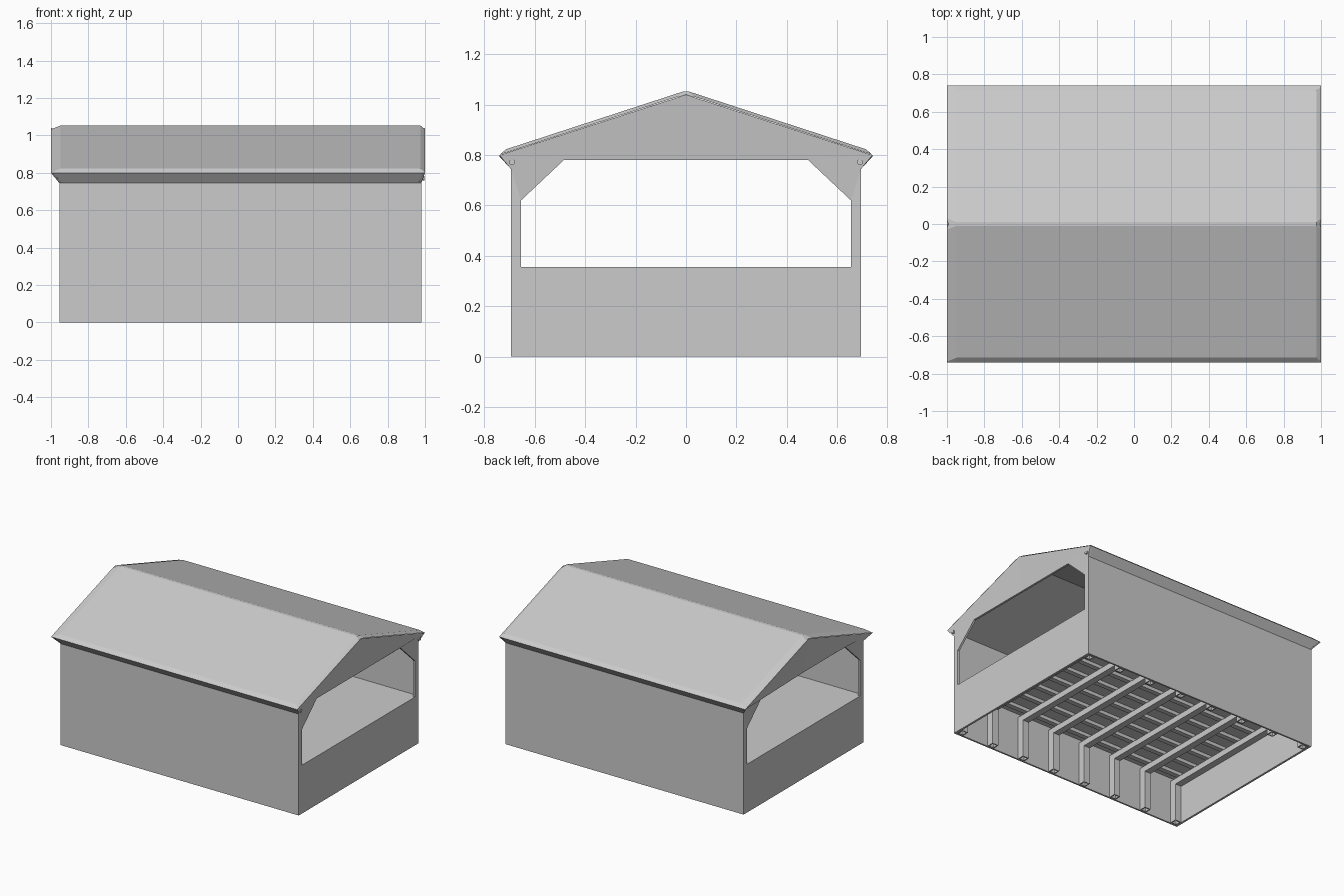
import bpy, bmesh, math
from mathutils import Matrix

if "Cube" in bpy.data.objects:
    bpy.data.objects.remove(bpy.data.objects["Cube"])

X0, X1 = -0.955, 0.98      # end wall planes
YW, EAVE = 0.695, 0.745    # side wall face and wall top
FLOOR = 0.355


def finish(name, bm):
    bmesh.ops.recalc_face_normals(bm, faces=bm.faces)
    me = bpy.data.meshes.new(name)
    bm.to_mesh(me)
    bm.free()
    ob = bpy.data.objects.new(name, me)
    bpy.context.collection.objects.link(ob)
    return ob


def box(name, lo, hi):
    bm = bmesh.new()
    size = [b - a for a, b in zip(lo, hi)]
    mid = [(a + b) / 2 for a, b in zip(lo, hi)]
    bmesh.ops.create_cube(bm, size=1, matrix=Matrix.Translation(mid) @ Matrix.Diagonal((*size, 1)))
    return finish(name, bm)


def loft(name, rings, ring_closed=True, loop=False):
    bm = bmesh.new()
    rows = [[bm.verts.new(p) for p in r] for r in rings]
    pairs = list(zip(rows, rows[1:])) + ([(rows[-1], rows[0])] if loop else [])
    n = len(rings[0])
    for a, b in pairs:
        for i in range(n if ring_closed else n - 1):
            j = (i + 1) % n
            bm.faces.new((a[i], a[j], b[j], b[i]))
    return finish(name, bm)


# Long side walls
for s, side in ((-1, "front"), (1, "back")):
    ya, yb = sorted((s * YW, s * (YW - 0.012)))
    box(side + "_wall", (X0, ya, 0), (X1, yb, 0.765))

# End walls with chamfered opening; gable leans out to the roof rim
outer = [(-YW, 0), (YW, 0), (YW, EAVE), (0.74, 0.80), (0, 1.04), (-0.74, 0.80), (-YW, EAVE)]
inner = [(-0.655, FLOOR), (0.655, FLOOR), (0.655, 0.62), (0.485, 0.78), (0, 0.78), (-0.485, 0.78), (-0.655, 0.62)]
for xw, rim, s, name in ((X0, -1.0, -1, "left_end_wall"), (X1, 1.0, 1, "right_end_wall")):
    ox = [rim if z > EAVE else xw for y, z in outer]
    t = -0.015 * s
    drop = [0.006 if z > EAVE else 0 for y, z in outer]
    loft(name, [
        [(x, y, z) for x, (y, z) in zip(ox, outer)],
        [(xw, y, z) for y, z in inner],
        [(xw + t, y, z) for y, z in inner],
        [(x + t, y, z - d) for x, d, (y, z) in zip(ox, drop, outer)],
    ], loop=True)

# Roof skin: soffit, eave tip, bevelled edge, slope and narrow ridge
half_end = [(YW, EAVE), (0.74, 0.80), (0.735, 0.803), (0.03, 1.033)]
half_mid = [(YW, EAVE), (0.74, 0.80), (0.715, 0.823), (0.01, 1.053)]


def section(half, x, xw):
    pts = half + [(-y, z) for y, z in reversed(half)]
    return [(xw if z == EAVE else x, y, z) for y, z in pts]


loft("roof", [section(half_end, -1.0, X0), section(half_mid, -0.95, -0.95),
              section(half_mid, 0.975, 0.975), section(half_end, 1.0, X1)], ring_closed=False)

# Ceiling skin
ceil = [(0.69, 0.765), (0, 1.01), (-0.69, 0.765)]
loft("ceiling", [[(x, y, z) for y, z in ceil] for x in (X0 + 0.005, X1 - 0.005)], ring_closed=False)

# Floor deck
box("floor", (X0 + 0.01, -0.685, FLOOR - 0.012), (X1 - 0.01, 0.685, FLOOR))

# Lengthwise floor joists
for i in range(9):
    y = -0.6 + 0.15 * i
    box("floor_joist", (X0 + 0.015, y - 0.018, 0.318), (X1 - 0.015, y + 0.018, FLOOR - 0.012))

# Cross beams with hollow posts at both ends
W = 0.025
for i in range(8):
    x = X0 + 0.042 + i * (X1 - X0 - 0.084) / 7
    box("cross_beam", (x - W, -0.68, 0.275), (x + W, 0.68, 0.318))
    for s in (-1, 1):
        def ring(w, z):
            return [(x + a * w, s * 0.655 + b * w, z) for a, b in ((-1, -1), (1, -1), (1, 1), (-1, 1))]
        loft("floor_post", [ring(W, 0.28), ring(W, 0), ring(W - 0.007, 0), ring(W - 0.007, 0.28)], loop=True)

# Round pegs under the right eave corners
for s in (-1, 1):
    bm = bmesh.new()
    bmesh.ops.create_cone(bm, cap_ends=True, segments=12, radius1=0.012, radius2=0.012, depth=0.025,
                          matrix=Matrix.Translation((0.985, s * 0.69, 0.772)) @ Matrix.Rotation(math.pi / 2, 4, 'Y'))
    peg = finish("eave_peg", bm)
